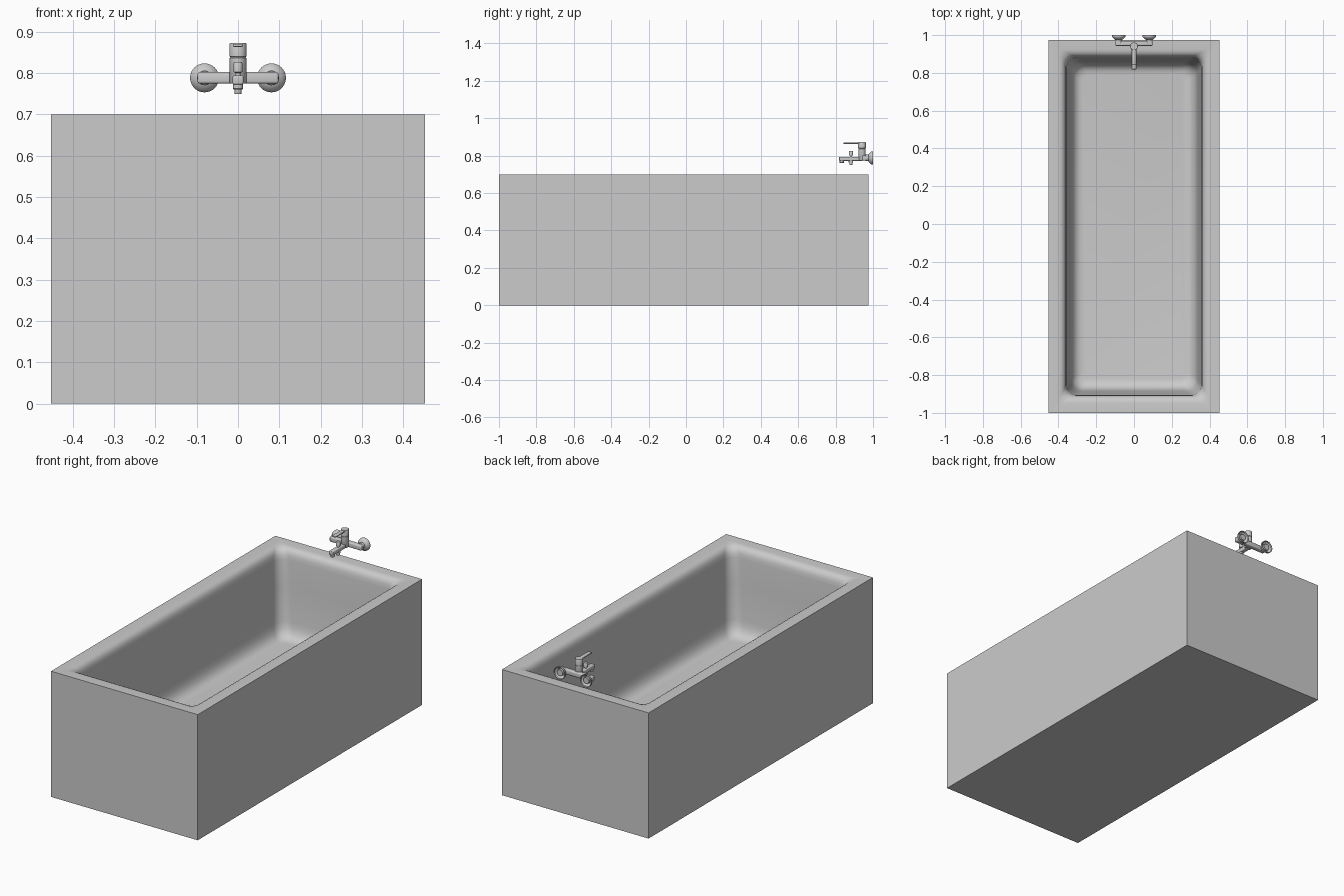
import bpy, bmesh, math
from mathutils import Vector, Matrix

if "Cube" in bpy.data.objects:
    bpy.data.objects.remove(bpy.data.objects["Cube"])


def finish(name, bm, smooth=True, angle=35):
    bmesh.ops.recalc_face_normals(bm, faces=bm.faces)
    me = bpy.data.meshes.new(name)
    bm.to_mesh(me)
    bm.free()
    ob = bpy.data.objects.new(name, me)
    bpy.context.collection.objects.link(ob)
    if smooth:
        bpy.ops.object.select_all(action='DESELECT')
        ob.select_set(True)
        bpy.context.view_layer.objects.active = ob
        bpy.ops.object.shade_smooth_by_angle(angle=math.radians(angle))
    return ob


def lathe(name, profile, loc, axis='Z', segs=32):
    """Spin (radius, height) points; axis 'Y' runs height along +y."""
    bm = bmesh.new()
    rot = Matrix.Rotation(-math.pi / 2, 3, 'X') if axis == 'Y' else Matrix.Identity(3)
    rings = []
    for r, h in profile:
        rings.append([bm.verts.new(Vector(loc) + rot @ Vector((
            r * math.cos(2 * math.pi * i / segs), r * math.sin(2 * math.pi * i / segs), h)))
            for i in range(segs)])
    bridge(bm, rings)
    bm.faces.new(rings[0])
    bm.faces.new(rings[-1])
    return finish(name, bm)


def bridge(bm, rings):
    for a, b in zip(rings, rings[1:]):
        n = len(a)
        for i in range(n):
            bm.faces.new((a[i], a[(i + 1) % n], b[(i + 1) % n], b[i]))


def box(name, lo, hi, bevel=0.003):
    bm = bmesh.new()
    lo, hi = Vector(lo), Vector(hi)
    bmesh.ops.create_cube(bm, size=1, matrix=Matrix.Translation((lo + hi) / 2)
                          @ Matrix.Diagonal((*(hi - lo), 1)))
    bmesh.ops.bevel(bm, geom=bm.edges[:], offset=bevel, segments=3, profile=0.5, affect='EDGES')
    return finish(name, bm)


# Tub: stacked rounded rectangles (inset, corner radius, z)
X, Y0, Y1, N = 0.452, -1.0, 0.975, 8


def loop(bm, inset, rad, z):
    x, y0, y1 = X - inset, Y0 + inset, Y1 - inset
    corners = [(x - rad, y1 - rad), (-x + rad, y1 - rad), (-x + rad, y0 + rad), (x - rad, y0 + rad)]
    verts = []
    for k, (cx, cy) in enumerate(corners):
        for i in range(N + 1):
            a = math.pi / 2 * (k + i / N)
            verts.append(bm.verts.new((cx + rad * math.cos(a), cy + rad * math.sin(a), z)))
    return verts


bm = bmesh.new()
rings = [loop(bm, *p) for p in [
    (0.050, 0.020, 0.700), (0.064, 0.030, 0.698), (0.076, 0.040, 0.692), (0.085, 0.048, 0.682),
    (0.091, 0.054, 0.665), (0.094, 0.058, 0.64), (0.103, 0.060, 0.50), (0.116, 0.062, 0.31),
    (0.121, 0.063, 0.280), (0.130, 0.060, 0.255), (0.145, 0.054, 0.237), (0.162, 0.045, 0.228),
    (0.182, 0.035, 0.225)]]
bridge(bm, rings)
bm.faces.new(rings[-1])
# Outer shell and flat rim
quad = [(X, Y1), (-X, Y1), (-X, Y0), (X, Y0)]
top = [bm.verts.new((x, y, 0.7)) for x, y in quad]
low = [bm.verts.new((x, y, 0)) for x, y in quad]
bridge(bm, [low, top])
bm.faces.new(low)
rim = rings[0]
for k in range(4):
    arc = rim[k * (N + 1):(k + 1) * (N + 1)]
    for a, b in zip(arc, arc[1:]):
        bm.faces.new((top[k], b, a))
    bm.faces.new((top[k], top[(k + 1) % 4], rim[(k + 1) * (N + 1) % len(rim)], arc[-1]))
finish("bathtub", bm)

# Tap: wall flanges and union nuts on both sides
ZC = 0.788
for side, s in (("left", -1), ("right", 1)):
    x = s * 0.081
    lathe(side + "_wall_flange", [(0.017, 0.020), (0.017, 0.0), (0.020, 0.001), (0.027, 0.007),
                                  (0.034, 0.014), (0.035, 0.017), (0.035, 0.025), (0.033, 0.025),
                                  (0.032, 0.017), (0.020, 0.006)], (x, 0.975, ZC), 'Y')
    lathe(side + "_union_nut", [(0.016, 0), (0.018, 0.002), (0.018, 0.022), (0.016, 0.024)],
          (x, 0.960, ZC), 'Y')

# Tap body: horizontal bar, vertical cartridge housing
box("mixer_bar", (-0.098, 0.943, 0.774), (0.098, 0.970, 0.802), 0.006)
lathe("cartridge_housing", [(0.018, 0.774), (0.020, 0.777), (0.020, 0.836), (0.0185, 0.837),
                            (0.0185, 0.839), (0.0205, 0.840), (0.0205, 0.870), (0.0195, 0.872)],
      (0, 0.941, 0))
box("lever_handle", (-0.012, 0.842, 0.863), (0.012, 0.935, 0.870), 0.003)

# Spout, outlet and shower diverter
box("spout", (-0.013, 0.818, 0.772), (0.013, 0.945, 0.794), 0.004)
lathe("spout_outlet", [(0.010, 0.760), (0.012, 0.762), (0.012, 0.780)], (0, 0.832, 0))
lathe("diverter_knob", [(0.006, 0.790), (0.006, 0.800), (0.011, 0.802), (0.011, 0.823), (0.009, 0.826)],
      (0, 0.882, 0))
lathe("hose_outlet", [(0.008, 0.749), (0.009, 0.751), (0.009, 0.763), (0.012, 0.764), (0.012, 0.780)],
      (0, 0.882, 0))
